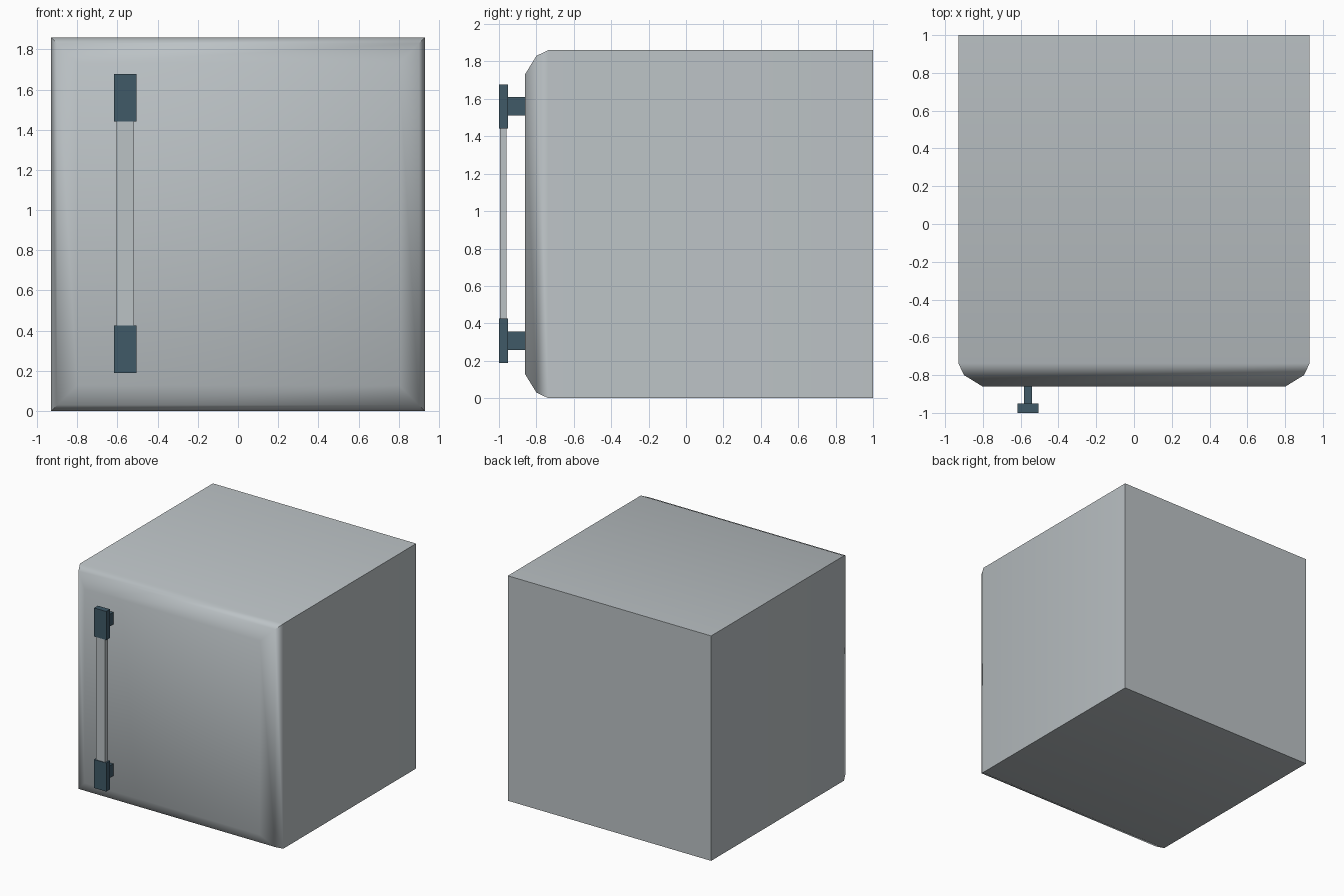
import bpy, bmesh, math

if "Cube" in bpy.data.objects:
    bpy.data.objects.remove(bpy.data.objects["Cube"])


def material(name, rgb):
    m = bpy.data.materials.new(name)
    m.diffuse_color = (*rgb, 1)
    m.use_nodes = True
    m.node_tree.nodes["Principled BSDF"].inputs["Base Color"].default_value = m.diffuse_color
    return m


GREY = material("pale_grey", (0.50, 0.54, 0.56))
BLUE = material("dark_slate_blue", (0.05, 0.10, 0.135))


def finish(name, bm, mat):
    bmesh.ops.recalc_face_normals(bm, faces=bm.faces)
    me = bpy.data.meshes.new(name)
    bm.to_mesh(me)
    bm.free()
    me.materials.append(mat)
    ob = bpy.data.objects.new(name, me)
    bpy.context.collection.objects.link(ob)
    return ob


def box(name, x, y, z, mat):
    bm = bmesh.new()
    bmesh.ops.create_cube(bm, size=1)
    for v in bm.verts:
        for i, (lo, hi) in enumerate((x, y, z)):
            v.co[i] = hi if v.co[i] > 0 else lo
    return finish(name, bm, mat)


# Cabinet: square rings lofted from back to front, with a rounded front rim
W = 0.93
bm = bmesh.new()
rings = []
for y, inset in ((1.0, 0), (-0.737, 0), (-0.80, 0.03), (-0.86, 0.128)):
    r = W - inset
    rings.append([bm.verts.new((sx * r, y, W + sz * r))
                  for sx, sz in ((-1, -1), (1, -1), (1, 1), (-1, 1))])
for a, b in zip(rings, rings[1:]):
    for i in range(4):
        j = (i + 1) % 4
        bm.faces.new((a[i], a[j], b[j], b[i]))
bm.faces.new(rings[0])
bm.faces.new(rings[-1])
cabinet = finish("cabinet", bm, GREY)
bpy.context.view_layer.objects.active = cabinet
cabinet.select_set(True)
bpy.ops.object.shade_smooth_by_angle(angle=math.radians(46))

# Handle: grey bar held by two dark brackets
X = -0.561
box("handle_bar", (X - 0.043, X + 0.043), (-0.995, -0.961), (0.40, 1.46), GREY)
for name, z in (("lower", 0.307), ("upper", 1.56)):
    box(name + "_handle_cap", (X - 0.056, X + 0.056), (-1.0, -0.951),
        (z - 0.118, z + 0.118), BLUE)
    box(name + "_handle_stem", (X - 0.022, X + 0.022), (-0.952, -0.855),
        (z - 0.05, z + 0.05), BLUE)
